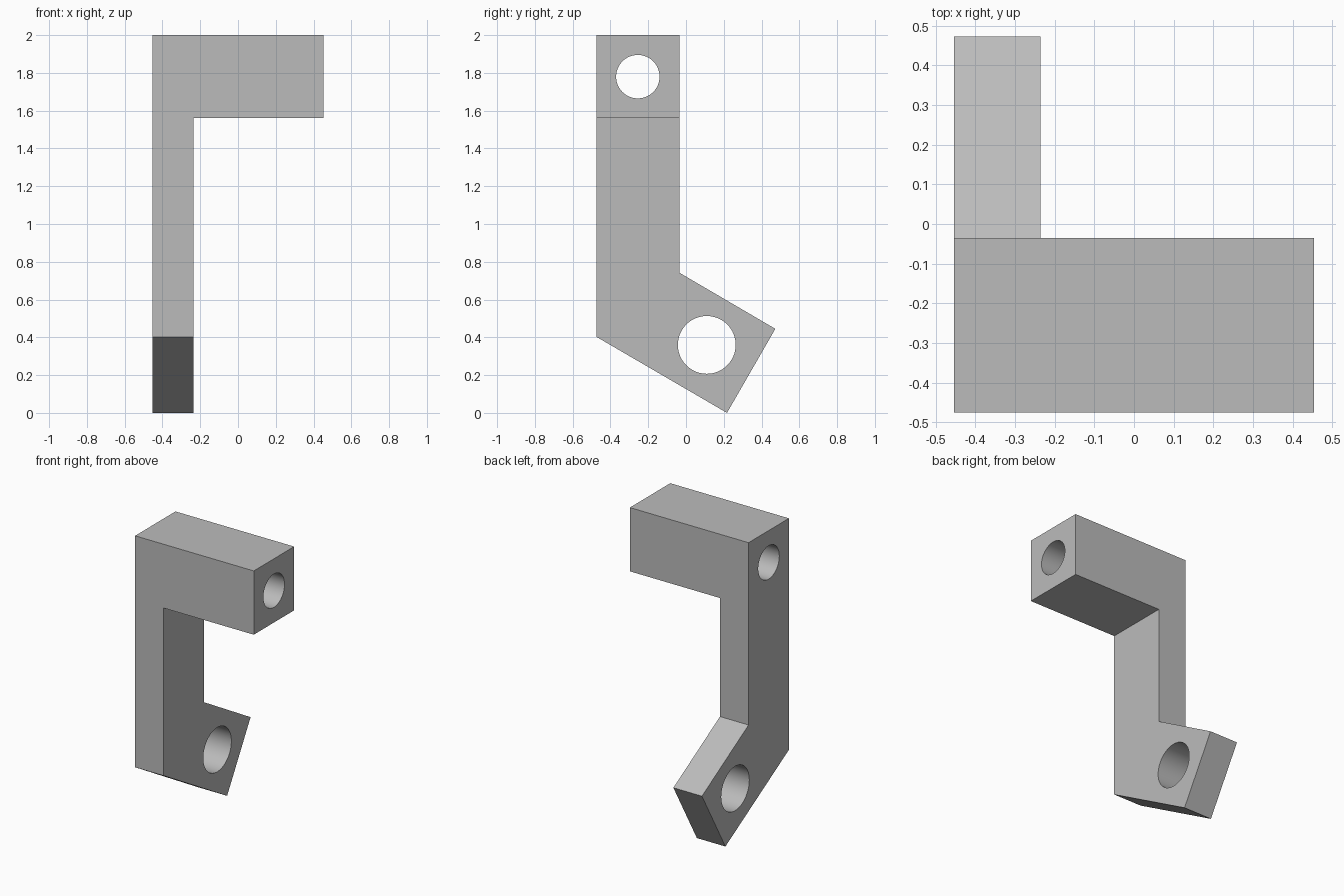
import bpy
import bmesh
import math
from mathutils import Matrix, Vector

cube = bpy.data.objects.get("Cube")
if cube:
    bpy.data.objects.remove(cube, do_unlink=True)

LEFT, RIGHT, PLATE = -0.453, 0.453, -0.235   # x limits
FRONT, BACK, SHELF = -0.475, -0.035, 1.56    # post depth and block underside

grey = bpy.data.materials.new("light_grey")
grey.use_nodes = True
colour = (0.5, 0.5, 0.5, 1)
grey.diffuse_color = colour
grey.node_tree.nodes["Principled BSDF"].inputs["Base Color"].default_value = colour


def add_object(name, bm):
    bmesh.ops.recalc_face_normals(bm, faces=bm.faces)
    mesh = bpy.data.meshes.new(name)
    bm.to_mesh(mesh)
    bm.free()
    mesh.materials.append(grey)
    obj = bpy.data.objects.new(name, mesh)
    bpy.context.collection.objects.link(obj)
    return obj


def extrude_profile(name, points, x0, x1):
    """Extrude a (y, z) outline along x."""
    bm = bmesh.new()
    face = bm.faces.new([bm.verts.new((x0, y, z)) for y, z in points])
    side = bmesh.ops.extrude_face_region(bm, geom=[face])["geom"]
    verts = [v for v in side if isinstance(v, bmesh.types.BMVert)]
    bmesh.ops.translate(bm, verts=verts, vec=Vector((x1 - x0, 0, 0)))
    return add_object(name, bm)


def bore_cutter(name, y, z, radius):
    """Cylinder along x, long enough to pass through everything."""
    bm = bmesh.new()
    place = Matrix.Translation((0, y, z)) @ Matrix.Rotation(math.pi / 2, 4, "Y")
    bmesh.ops.create_cone(bm, cap_ends=True, segments=64, radius1=radius,
                          radius2=radius, depth=2, matrix=place)
    return add_object(name, bm)


def combine(target, tool, operation):
    """Apply a boolean and discard the tool."""
    tool.hide_render = True
    mod = target.modifiers.new(operation.title(), "BOOLEAN")
    mod.operation, mod.solver, mod.object = operation, "EXACT", tool
    bpy.context.view_layer.objects.active = target
    bpy.ops.object.modifier_apply(modifier=mod.name)
    bpy.data.objects.remove(tool, do_unlink=True)


# Upright plate with its angled lower arm
bracket = extrude_profile("angled_bracket", [
    (FRONT, 2), (BACK, 2), (BACK, 0.742), (0.473, 0.445),
    (0.217, 0), (FRONT, 0.403)], LEFT, PLATE)

# Square block across the top, overlapping the plate
block = extrude_profile("top_block", [
    (FRONT, 2), (BACK, 2), (BACK, SHELF), (FRONT, SHELF)], LEFT, RIGHT)
combine(bracket, block, "UNION")

# Bore along the block and hole in the lower arm
combine(bracket, bore_cutter("top_bore", -0.255, 1.78, 0.115), "DIFFERENCE")
combine(bracket, bore_cutter("lower_hole", 0.11, 0.36, 0.153), "DIFFERENCE")

# Smooth hole walls, sharp edges elsewhere
bpy.ops.object.select_all(action="DESELECT")
bracket.select_set(True)
bpy.context.view_layer.objects.active = bracket
bpy.ops.object.shade_smooth_by_angle(angle=math.radians(30))
